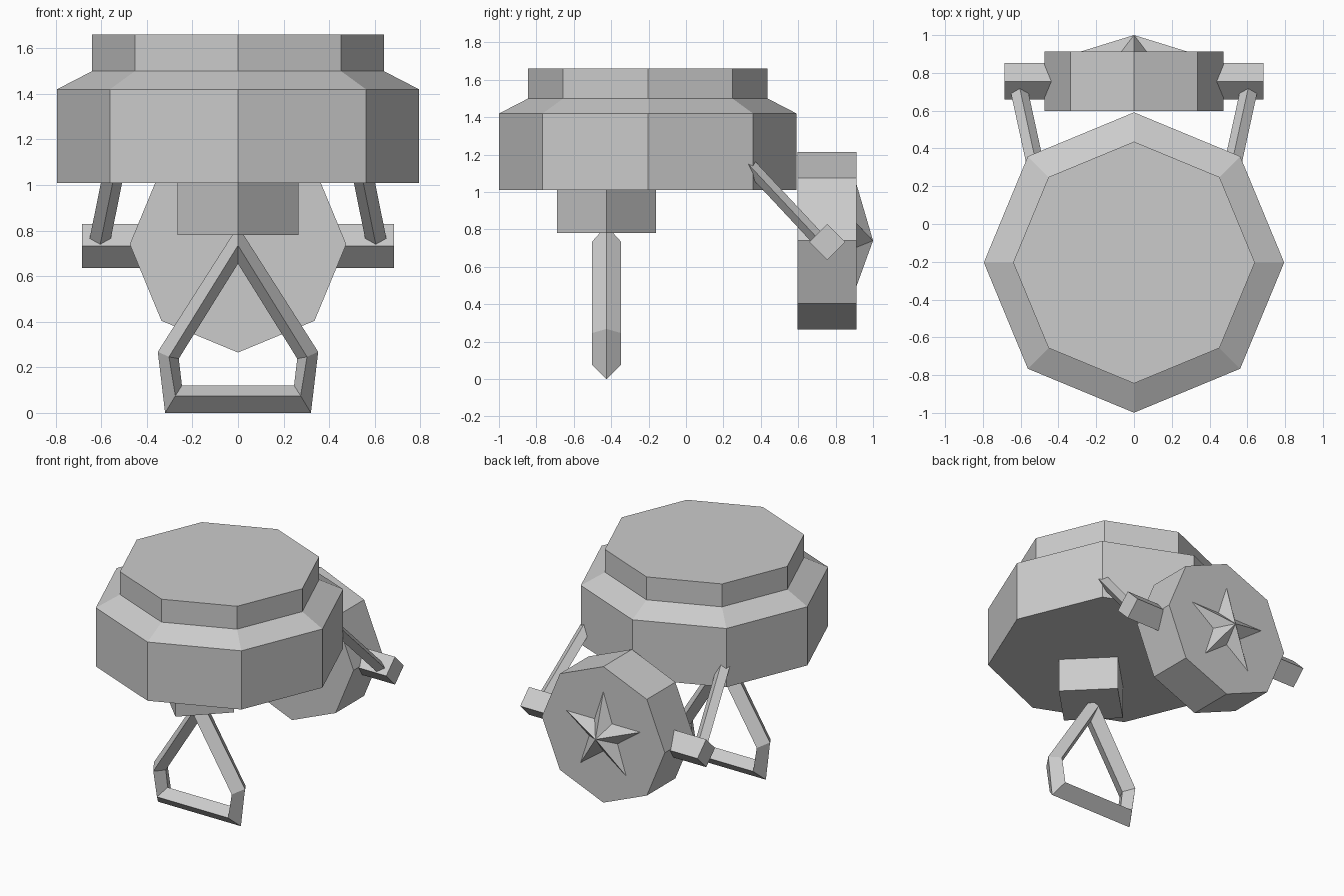
import bpy, bmesh
from math import sin, cos, pi
from mathutils import Vector

cube = bpy.data.objects.get("Cube")
if cube:
    bpy.data.objects.remove(cube, do_unlink=True)

grey = bpy.data.materials.new("light grey")
grey.use_nodes = True
grey.diffuse_color = (0.6, 0.6, 0.6, 1)
bsdf = next(n for n in grey.node_tree.nodes if n.type == 'BSDF_PRINCIPLED')
bsdf.inputs["Base Color"].default_value = (0.6, 0.6, 0.6, 1)

X, Y, Z = Vector((1, 0, 0)), Vector((0, 1, 0)), Vector((0, 0, 1))


def finish(name, bm):
    bmesh.ops.recalc_face_normals(bm, faces=bm.faces)
    mesh = bpy.data.meshes.new(name)
    bm.to_mesh(mesh)
    bm.free()
    mesh.materials.append(grey)
    obj = bpy.data.objects.new(name, mesh)
    bpy.context.collection.objects.link(obj)
    return obj


def ring(centre, u, v, sides, ru, rv=None):
    """Polygon with corners on the u and v axes."""
    rv = rv or ru
    return [Vector(centre) + u * ru * cos(2 * pi * i / sides) + v * rv * sin(2 * pi * i / sides)
            for i in range(sides)]


def loft(name, rings, closed=False):
    """Skin successive rings; cap the ends, or join them when closed."""
    bm = bmesh.new()
    loops = [[bm.verts.new(p) for p in r] for r in rings]
    pairs = list(zip(loops, loops[1:]))
    if closed:
        pairs.append((loops[-1], loops[0]))
    else:
        bm.faces.new(loops[0])
        bm.faces.new(loops[-1])
    for a, b in pairs:
        for i in range(len(a)):
            j = (i + 1) % len(a)
            bm.faces.new((a[i], a[j], b[j], b[i]))
    return finish(name, bm)


# Stepped octagonal main drum
profile = [(0.795, 1.01), (0.795, 1.42), (0.64, 1.5), (0.64, 1.66)]
loft("main_drum", [ring((0, -0.204, z), X, Y, 8, r) for r, z in profile])

# Block hanging under the drum
loft("lower_block", [ring((0, -0.425, z), X, Y, 4, 0.265) for z in (0.78, 1.03)])

# Hanging frame: (outer, ridge, inner) points at each corner, right half mirrored
half = [((0.32, 0), (0.275, 0.075), (0.246, 0.12)),
        ((0.352, 0.268), (0.303, 0.246), (0.26, 0.238))]
apex = ((0, 0.82), (0, 0.735), (0, 0.655))
mirrored = [tuple((-x, z) for x, z in corner) for corner in reversed(half)]
frame = []
for outer, ridge, inner in half + [apex] + mirrored:
    frame.append([Vector((p[0], -0.425 + dy, p[1])) for p, dy in
                  ((outer, 0), (ridge, -0.077), (inner, 0), (ridge, 0.077))])
loft("hanging_frame", frame, closed=True)

# Octagonal drum at the back
loft("back_drum", [ring((0, y, 0.74), X, Z, 8, 0.475) for y in (0.597, 0.912)])

# Raised star on the back drum
bm = bmesh.new()
tip = bm.verts.new((0, 1.0, 0.74))
rim = []
for i in range(10):
    r, a = (0.115 if i % 2 else 0.3), i * pi / 5
    rim.append(bm.verts.new((r * sin(a), 0.912, 0.74 + r * cos(a))))
for i in range(10):
    bm.faces.new((rim[i], rim[(i + 1) % 10], tip))
bm.faces.new(rim)
finish("star", bm)

# Side bars and the struts that carry them
for side, s in (("left", 1), ("right", -1)):
    loft(side + "_bar", [ring((s * x, 0.755, 0.733), Y, Z, 4, 0.097) for x in (0.35, 0.685)])
    low, high = Vector((s * 0.613, 0.73, 0.724)), Vector((s * 0.512, 0.265, 1.222))
    axis = (high - low).normalized()
    u = axis.cross(X).normalized()
    v = axis.cross(u)
    loft(side + "_strut", [ring(p, u, v, 4, 0.037, 0.046) for p in (low, high)])
